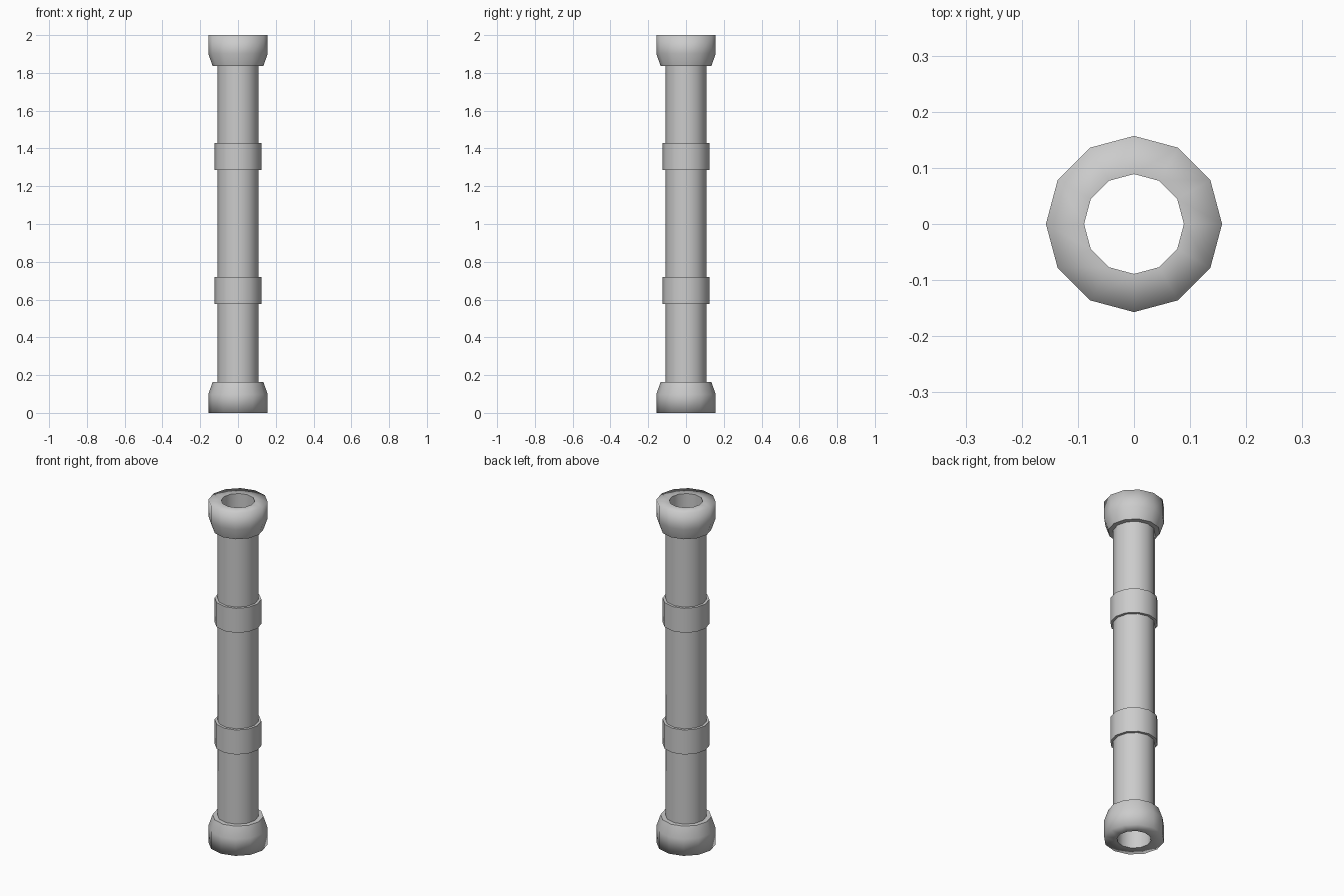
import bpy, bmesh, math

if "Cube" in bpy.data.objects:
    bpy.data.objects.remove(bpy.data.objects["Cube"])

SIDES = 12
R_HOLE, R_PIPE, R_BAND, R_CAP, R_LIP = 0.089, 0.109, 0.124, 0.157, 0.135


def lathe(name, profile, sharp=()):
    """Revolve (radius, z) points; indices in sharp keep a hard ring edge."""
    bm = bmesh.new()
    rings = []
    for r, z in profile:
        rings.append([bm.verts.new((r * math.cos(math.tau * i / SIDES),
                                    r * math.sin(math.tau * i / SIDES), z))
                      for i in range(SIDES)])
    for low, high in zip(rings, rings[1:]):
        for i in range(SIDES):
            j = (i + 1) % SIDES
            bm.faces.new((low[i], low[j], high[j], high[i])).smooth = True
    for k in sharp:
        for i in range(SIDES):
            bm.edges.get((rings[k][i], rings[k][(i + 1) % SIDES])).smooth = False
    mesh = bpy.data.meshes.new(name)
    bm.to_mesh(mesh)
    bm.free()
    obj = bpy.data.objects.new(name, mesh)
    bpy.context.collection.objects.link(obj)
    return obj


# Straight pipe wall and bore
lathe("pipe_wall", [(R_PIPE, 0.163), (R_PIPE, 1.837)])
lathe("pipe_bore", [(R_HOLE, 2.0), (R_HOLE, 0.0)])

# End collars: the upper one mirrors the lower one
collar = [(R_HOLE, 0.0), (R_CAP, 0.0), (R_CAP, 0.098),
          (R_LIP, 0.163), (R_PIPE, 0.163)]
lathe("bottom_collar", collar, sharp=[3])
lathe("top_collar", [(r, 2.0 - z) for r, z in reversed(collar)], sharp=[1])

# Two raised bands
for name, z0 in (("lower_band", 0.576), ("upper_band", 1.286)):
    z1 = z0 + 0.143
    lathe(name, [(R_PIPE, z0), (R_BAND, z0), (R_BAND, z1), (R_PIPE, z1)],
          sharp=[1, 2])
